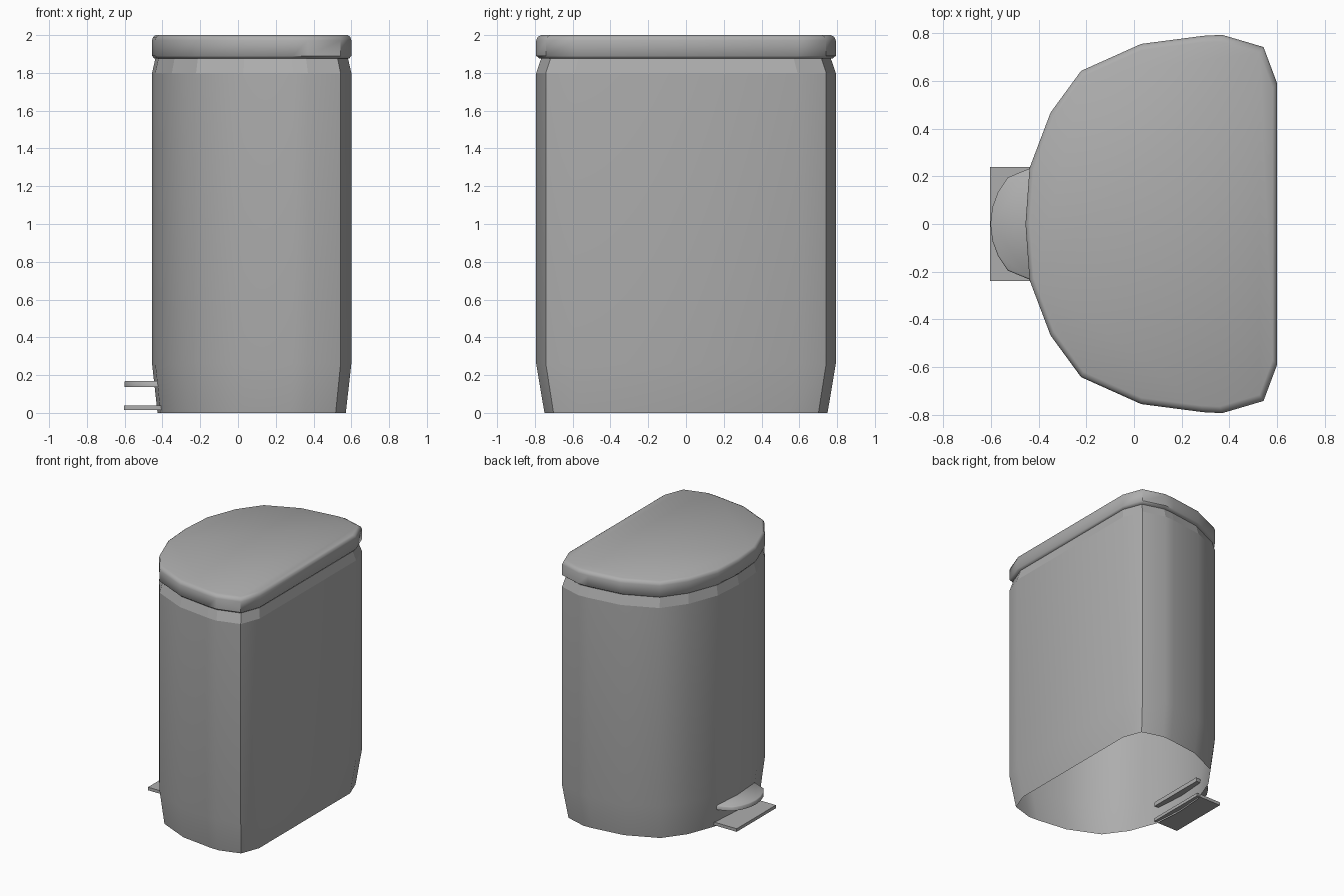
import bpy, bmesh, math

if "Cube" in bpy.data.objects:
    bpy.data.objects.remove(bpy.data.objects["Cube"])

# Half outline of the bin seen from above, back flat to nose (y >= 0)
HALF = [(0.60, 0.59), (0.543, 0.742), (0.37, 0.793), (0.29, 0.789), (0.03, 0.755),
        (-0.222, 0.642), (-0.35, 0.467), (-0.438, 0.235), (-0.455, 0.0)]
OUTLINE = HALF + [(x, -y) for x, y in reversed(HALF[:-1])]
CX = 0.07

GREY = bpy.data.materials.new("dark_grey")
GREY.diffuse_color = (0.42, 0.42, 0.42, 1)
GREY.use_nodes = True
GREY.node_tree.nodes["Principled BSDF"].inputs["Base Color"].default_value = GREY.diffuse_color


def loft(name, outline, rings, cx=0.0, caps=True, smooth=50, flat_above=9):
    """Stack scaled copies of an outline; rings = [(z, scale), ...]."""
    bm = bmesh.new()
    loops = [[bm.verts.new((cx + (x - cx) * s, y * s, z)) for x, y in outline]
             for z, s in rings]
    n = len(outline)
    for a, b in zip(loops, loops[1:]):
        for i in range(n):
            j = (i + 1) % n
            bm.faces.new((a[i], a[j], b[j], b[i]))
    if caps:
        bm.faces.new(loops[-1])
        bm.faces.new(loops[0][::-1])
    bmesh.ops.recalc_face_normals(bm, faces=bm.faces)
    me = bpy.data.meshes.new(name)
    bm.to_mesh(me)
    bm.free()
    me.materials.append(GREY)
    ob = bpy.data.objects.new(name, me)
    bpy.context.collection.objects.link(ob)
    bpy.ops.object.select_all(action='DESELECT')
    ob.select_set(True)
    bpy.context.view_layer.objects.active = ob
    bpy.ops.object.shade_smooth_by_angle(angle=math.radians(smooth))
    for p in me.polygons:
        if p.center.z > flat_above:
            p.use_smooth = False
    return ob


# Bin shell: tapered foot, straight wall, short faceted neck, open underneath
loft("bin_body", OUTLINE, [(0, 0.945), (0.26, 1), (1.80, 1), (1.88, 0.965)],
     CX, caps=False, flat_above=1.8)

# Lid with softened rims
loft("lid", OUTLINE, [(1.877, 0.98), (1.89, 1), (1.972, 1), (1.99, 0.99), (2.0, 0.965)], CX)

# Rounded foot pedal
pedal_half = [(-0.39, 0.235), (-0.44, 0.232), (-0.53, 0.195), (-0.57, 0.135),
              (-0.594, 0.07), (-0.602, 0.0)]
pedal = pedal_half + [(x, -y) for x, y in reversed(pedal_half[:-1])]
loft("foot_pedal", pedal, [(0.137, 1), (0.164, 1), (0.17, 0.975)], -0.39)

# Flat plate under the pedal
plate = [(-0.39, -0.24), (-0.39, 0.24), (-0.603, 0.24), (-0.603, -0.24)]
loft("pedal_base_plate", plate, [(0.014, 1), (0.038, 1)])
